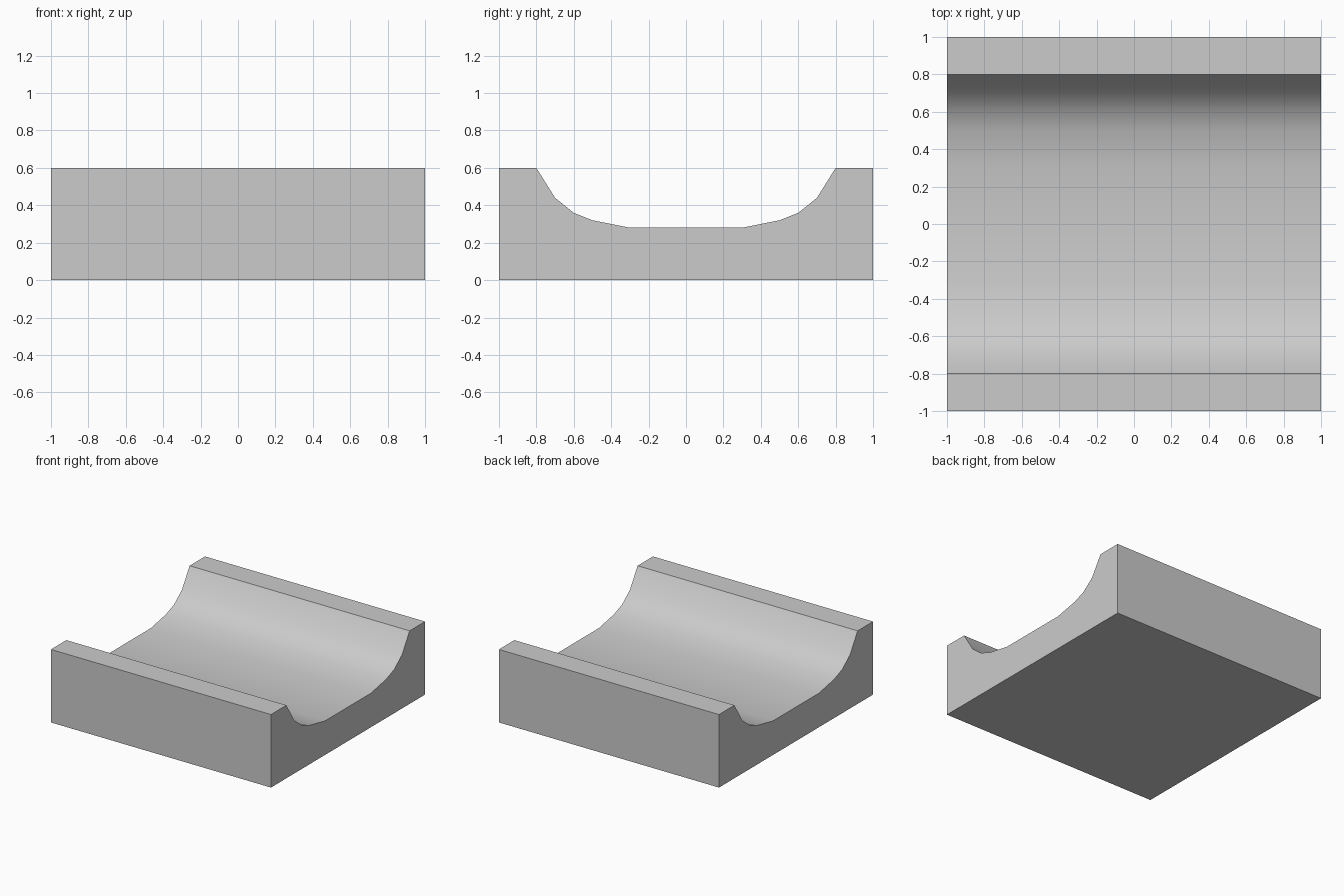
import bpy, bmesh, math

if "Cube" in bpy.data.objects:
    bpy.data.objects.remove(bpy.data.objects["Cube"])

# Half cross-section (y, z) of the channel, from rim down to floor
half = [(1.0, 0.0), (1.0, 0.6), (0.8, 0.6), (0.7, 0.44),
        (0.6, 0.36), (0.5, 0.32), (0.4, 0.30), (0.3, 0.28)]
profile = half + [(-y, z) for y, z in reversed(half)]

# Extrude the mirrored profile along x
bm = bmesh.new()
face = bm.faces.new([bm.verts.new((-1.0, y, z)) for y, z in profile])
ext = bmesh.ops.extrude_face_region(bm, geom=[face], use_keep_orig=True)
verts = [g for g in ext["geom"] if isinstance(g, bmesh.types.BMVert)]
bmesh.ops.translate(bm, verts=verts, vec=(2.0, 0.0, 0.0))
bmesh.ops.recalc_face_normals(bm, faces=bm.faces[:])

mesh = bpy.data.meshes.new("channel_block")
bm.to_mesh(mesh)
bm.free()
block = bpy.data.objects.new("channel_block", mesh)
bpy.context.collection.objects.link(block)

# Smooth the trough, keep the block edges sharp
bpy.context.view_layer.objects.active = block
block.select_set(True)
bpy.ops.object.shade_smooth_by_angle(angle=math.radians(30))
